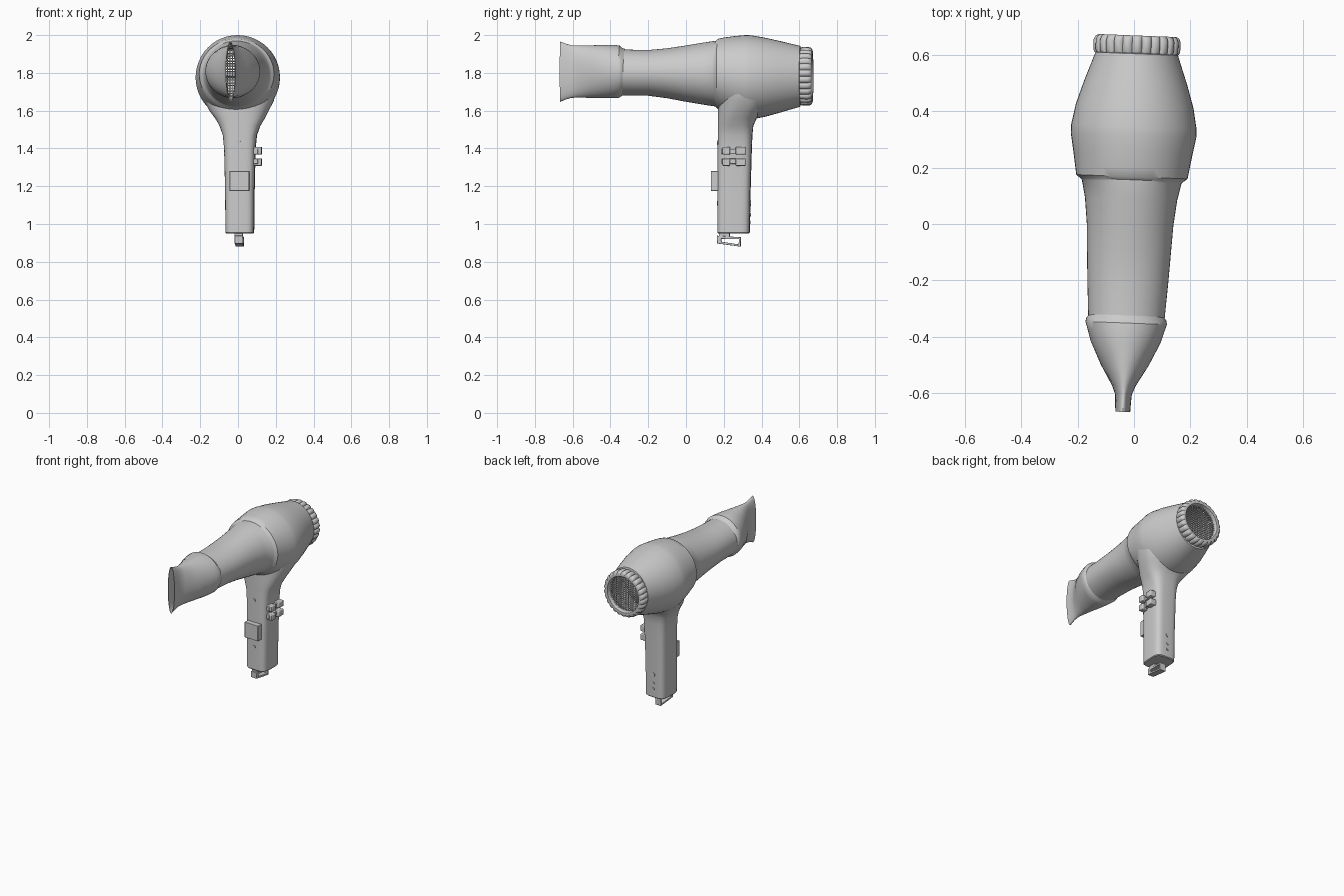
import bpy, bmesh, math
from mathutils import Matrix, Vector

# The dryer is modelled straight along y, then turned slightly about z
YAW = Matrix.Translation((-0.014, 0, 0)) @ Matrix.Rotation(-0.039, 4, 'Z')


def finish(name, bm, angle=35, bevel=0):
    bmesh.ops.recalc_face_normals(bm, faces=bm.faces)
    me = bpy.data.meshes.new(name)
    bm.to_mesh(me)
    bm.free()
    me.transform(YAW)
    ob = bpy.data.objects.new(name, me)
    bpy.context.collection.objects.link(ob)
    if bevel:
        m = ob.modifiers.new("bevel", 'BEVEL')
        m.width, m.segments = bevel, 2
    bpy.ops.object.select_all(action='DESELECT')
    ob.select_set(True)
    bpy.context.view_layer.objects.active = ob
    bpy.ops.object.shade_smooth_by_angle(angle=math.radians(angle))
    return ob


def skin(rings, loop=False, caps=False):
    bm = bmesh.new()
    vs = [[bm.verts.new(p) for p in r] for r in rings]
    pairs = list(zip(vs, vs[1:])) + ([(vs[-1], vs[0])] if loop else [])
    for a, b in pairs:
        n = len(a)
        for i in range(n):
            bm.faces.new((a[i], a[(i + 1) % n], b[(i + 1) % n], b[i]))
    if caps:
        bm.faces.new(vs[0])
        bm.faces.new(vs[-1])
    return bm


def oval(rx, ry, n=48, e=2.0):
    pts = []
    for i in range(n):
        c, s = math.cos(2 * math.pi * i / n), math.sin(2 * math.pi * i / n)
        pts.append((rx * math.copysign(abs(c) ** (2 / e), c),
                    ry * math.copysign(abs(s) ** (2 / e), s)))
    return pts


def tube(sections, n=48):
    # sections along y: (y, centre z, half width, half height)
    return skin([[(a, y, cz + b) for a, b in oval(rx, rz, n)]
                 for y, cz, rx, rz in sections])


def box(name, lo, hi, bevel=0.003):
    lo, hi = Vector(lo), Vector(hi)
    bm = bmesh.new()
    bmesh.ops.create_cube(bm, size=1, matrix=Matrix.Translation((lo + hi) / 2)
                          @ Matrix.Diagonal((*(hi - lo), 1)))
    return finish(name, bm, bevel=bevel)


# Barrel and motor housing
finish("barrel_housing", tube([
    (-0.36, 1.802, 0.134, 0.122), (-0.2, 1.800, 0.144, 0.121),
    (-0.1, 1.798, 0.149, 0.132), (0.0, 1.796, 0.154, 0.149),
    (0.09, 1.796, 0.164, 0.164), (0.15, 1.796, 0.177, 0.173),
    (0.157, 1.795, 0.184, 0.174), (0.168, 1.794, 0.198, 0.186),
    (0.2, 1.789, 0.203, 0.198), (0.26, 1.780, 0.213, 0.215),
    (0.315, 1.776, 0.223, 0.224), (0.345, 1.776, 0.223, 0.223),
    (0.42, 1.777, 0.209, 0.209), (0.5, 1.779, 0.184, 0.189),
    (0.57, 1.781, 0.159, 0.170), (0.605, 1.782, 0.147, 0.161),
    (0.61, 1.782, 0.13, 0.14)]))

# Concentrator nozzle, outer wall then inner wall
finish("nozzle", tube([
    (-0.325, 1.805, 0.132, 0.122), (-0.338, 1.806, 0.142, 0.126),
    (-0.352, 1.807, 0.145, 0.138), (-0.38, 1.807, 0.136, 0.141),
    (-0.42, 1.807, 0.124, 0.141), (-0.5, 1.807, 0.086, 0.139),
    (-0.575, 1.807, 0.042, 0.138), (-0.605, 1.807, 0.030, 0.139),
    (-0.635, 1.807, 0.028, 0.147), (-0.668, 1.806, 0.0265, 0.160),
    (-0.668, 1.806, 0.0225, 0.156), (-0.605, 1.807, 0.025, 0.134),
    (-0.575, 1.807, 0.036, 0.133), (-0.5, 1.807, 0.08, 0.134),
    (-0.42, 1.807, 0.118, 0.135), (-0.36, 1.806, 0.13, 0.13)]))

# Ribbed intake ring at the back
rings = []
for y, r, depth in [(0.603, 0.130, 0), (0.606, 0.150, 0.006), (0.615, 0.155, 0.012),
                    (0.650, 0.156, 0.012), (0.664, 0.150, 0.009), (0.670, 0.140, 0.003),
                    (0.668, 0.122, 0), (0.650, 0.117, 0), (0.625, 0.117, 0)]:
    ring = []
    for i in range(26 * 6):
        t = 2 * math.pi * i / 156
        q = r - depth * (1 - abs(math.sin(13 * t)) ** 0.5)
        ring.append((q * math.cos(t), y, 1.782 + q * math.sin(t)))
    rings.append(ring)
finish("intake_ring", skin(rings), angle=50)

# Perforated grilles at both ends
for name, y, cz, r in [("rear_grille", 0.645, 1.782, 0.12), ("front_grille", -0.35, 1.804, 0.128)]:
    bm = bmesh.new()
    bmesh.ops.create_grid(bm, x_segments=18, y_segments=18, size=r)
    far = [f for f in bm.faces if f.calc_center_median().length > r * 0.98]
    bmesh.ops.delete(bm, geom=far, context='FACES')
    bmesh.ops.transform(bm, verts=bm.verts, matrix=Matrix.Translation((0, y, cz))
                        @ Matrix.Rotation(math.pi / 2, 4, 'X'))
    ob = finish(name, bm)
    m = ob.modifiers.new("holes", 'WIREFRAME')
    m.thickness, m.use_even_offset = 0.007, False

# Handle flaring up into the housing: (z, half width, front y, back y, squareness)
rings = []
for z, hx, y0, y1, e in [
        (0.950, 0.071, 0.172, 0.333, 4.5), (0.955, 0.075, 0.168, 0.338, 4.5),
        (1.20, 0.078, 0.168, 0.343, 4.2), (1.40, 0.083, 0.169, 0.349, 4),
        (1.47, 0.090, 0.170, 0.352, 3.6), (1.52, 0.108, 0.170, 0.357, 3.1),
        (1.56, 0.132, 0.170, 0.375, 2.7), (1.60, 0.157, 0.170, 0.410, 2.5),
        (1.65, 0.183, 0.170, 0.450, 2.3), (1.70, 0.202, 0.172, 0.46, 2.2),
        (1.77, 0.208, 0.18, 0.46, 2)]:
    cx = 0.014 if z < 1.6 else 0.008 if z < 1.7 else 0.002
    rings.append([(cx + a, (y0 + y1) / 2 + b, z) for a, b in oval(hx, (y1 - y0) / 2, 40, e)])
finish("handle", skin(rings, caps=True))

# Trigger block on the front of the handle
box("cool_button", (-0.036, 0.134, 1.175), (0.067, 0.21, 1.28), 0.002)

# Two rocker switches on the right side
for k, (z, s) in enumerate([(1.388, -1), (1.328, 1)]):
    box(f"switch_base_{k}", (0.07, 0.193, z - 0.014 + 0.004 * s), (0.112, 0.318, z + 0.014 + 0.004 * s))
    for j, (a, b) in enumerate([(0.197, 0.238), (0.268, 0.320)]):
        box(f"switch_knob_{k}_{j}", (0.075, a, z - 0.02), (0.130, b, z + 0.02), 0.005)

# Screws front and back, and small studs low on the back
for k, (y, z, r) in enumerate([(0.169, 1.43, 0.011), (0.168, 1.11, 0.011), (0.341, 1.11, 0.014),
                               (0.340, 1.05, 0.009), (0.339, 1.01, 0.009)]):
    bm = bmesh.new()
    bmesh.ops.create_cone(bm, cap_ends=True, segments=16, radius1=r, radius2=r, depth=0.008,
                          matrix=Matrix.Translation((0.012, y, z)) @ Matrix.Rotation(math.pi / 2, 4, 'X'))
    finish(f"screw_{k}", bm)

# Hanging loop under the handle
box("loop_mount", (-0.012, 0.175, 0.93), (0.032, 0.232, 0.955))
outer = [(0.165, 0.938), (0.292, 0.930), (0.290, 0.880), (0.166, 0.897)]
inner = [(0.188, 0.922), (0.282, 0.920), (0.280, 0.892), (0.188, 0.906)]
x0, x1 = -0.01, 0.034
finish("hanging_loop", skin([[(x0, *o), (x1, *o), (x1, *i), (x0, *i)]
                             for o, i in zip(outer, inner)], loop=True), bevel=0.002)
